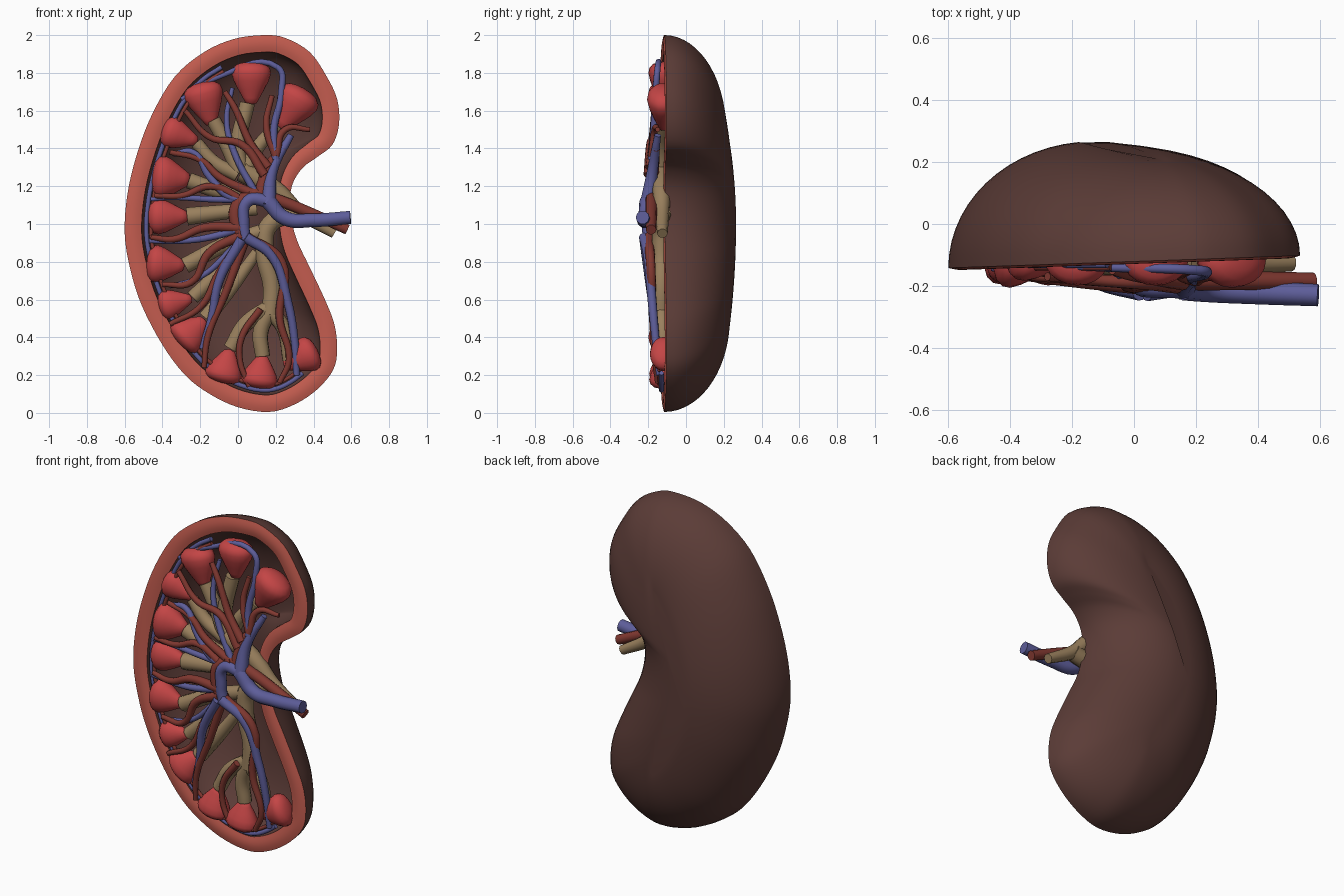
import bpy, bmesh, math
from mathutils import Vector


def material(name, rgb):
    m = bpy.data.materials.new(name)
    m.diffuse_color = (*rgb, 1)
    return m


BROWN = material("capsule_brown", (0.105, 0.045, 0.038))
CORTEX = material("cortex_salmon", (0.56, 0.11, 0.08))
RED = material("pyramid_red", (0.55, 0.06, 0.06))
TAN = material("pelvis_tan", (0.32, 0.215, 0.11))
BLUE = material("vein_blue", (0.11, 0.11, 0.32))
ARTERY = material("artery_red", (0.22, 0.04, 0.03))


def mesh_object(name, bm, mat):
    bmesh.ops.recalc_face_normals(bm, faces=bm.faces)
    me = bpy.data.meshes.new(name)
    bm.to_mesh(me)
    bm.free()
    me.materials.append(mat)
    me.polygons.foreach_set("use_smooth", [True] * len(me.polygons))
    ob = bpy.data.objects.new(name, me)
    bpy.context.collection.objects.link(ob)
    return ob


def skin(name, rings, mat, cap=False):
    """Bridge a list of closed rings of points, optionally closing the last."""
    bm = bmesh.new()
    rows = [[bm.verts.new(p) for p in r] for r in rings]
    n = len(rows[0])
    for a, b in zip(rows, rows[1:]):
        for i in range(n):
            j = (i + 1) % n
            bm.faces.new((a[i], a[j], b[j], b[i]))
    if cap:
        bm.faces.new(rows[-1])
    bmesh.ops.remove_doubles(bm, verts=bm.verts, dist=1e-5)
    return mesh_object(name, bm, mat)


# Bean outline (x, z), clockwise from the top
KEYS = [(.14, 2), (.25, 1.985), (.38, 1.91), (.47, 1.78), (.525, 1.66), (.535, 1.53),
        (.50, 1.42), (.42, 1.355), (.34, 1.295), (.285, 1.2), (.275, 1.07), (.31, .92),
        (.38, .77), (.46, .6), (.51, .47), (.525, .34), (.505, .23), (.42, .125),
        (.30, .045), (.165, .005), (0, .03), (-.15, .10), (-.28, .2), (-.40, .36),
        (-.51, .57), (-.57, .76), (-.60, .95), (-.585, 1.16), (-.535, 1.37),
        (-.455, 1.58), (-.335, 1.78), (-.18, 1.91), (-.02, 1.98)]
SUB = 4


def smooth_loop(keys):
    k = [Vector(p) for p in keys]
    n, out = len(k), []
    for i in range(n):
        a, b, c, d = k[i - 1], k[i], k[(i + 1) % n], k[(i + 2) % n]
        for s in range(SUB):
            t = s / SUB
            out.append(0.5 * (2 * b + (c - a) * t + (2 * a - 5 * b + 4 * c - d) * t * t
                              + (3 * b - a - 3 * c + d) * t ** 3))
    return out


OUT = smooth_loop(KEYS)


def inset(d):
    n, pts = len(OUT), []
    for i, p in enumerate(OUT):
        t = (OUT[(i + 2) % n] - OUT[i - 2]).normalized()
        hilum = math.exp(-((p.x - .28) / .12) ** 2 - ((p.y - 1.12) / .2) ** 2)
        pts.append(p + Vector((t.y, -t.x)) * d * (1 - .35 * hilum))
    return pts


def rim_y(x):
    return -.121 + .035 * x


def dome(outline, drop, steps=14):
    """Rings rising from the cut face to a narrow strip along a curved spine."""
    rings = []
    for s in range(steps + 1):
        a = math.radians(84) * s / steps
        ring = []
        for p in outline:
            u = (p.y - 1)
            spine = Vector((-.13 + .19 * u * u, 1 + .5 * u))
            top = .267 - (.055 if u > 0 else .035) * u * u - drop
            q = spine + (p - spine) * math.cos(a)
            y0 = rim_y(p.x)
            ring.append((q.x, y0 + (top - y0) * math.sin(a), q.y))
        rings.append(ring)
    return rings


# Shell, cut rim and hollow
skin("outer_capsule", dome(OUT, 0), BROWN, cap=True)
rim = []
for k in range(7):
    f = k / 6
    bulge = .008 * math.sin(math.pi * f)
    rim.append([(p.x, rim_y(p.x) - bulge, p.y) for p in inset(.09 * f)])
skin("cortex_rim", rim, CORTEX)
skin("inner_cavity", dome(inset(.09), .09), BROWN, cap=True)

# Pyramids: base centre, tip, half width
PYRAMIDS = [(.07, 1.82, .07, 1.64, .105), (.33, 1.68, .23, 1.51, .115),
            (-.19, 1.71, -.14, 1.53, .105), (-.37, 1.49, -.22, 1.44, .085),
            (-.42, 1.25, -.26, 1.235, .115), (-.44, 1.04, -.27, 1.04, .095),
            (-.45, .79, -.29, .78, .10), (-.39, .57, -.25, .605, .08),
            (-.29, .39, -.18, .49, .105), (-.08, .19, -.045, .33, .10),
            (.11, .16, .13, .30, .10), (.39, .32, .25, .25, .095)]
PROFILE = [(-.22, 0), (-.2, .35), (-.15, .7), (-.03, .94), (.12, 1), (.35, .88),
           (.6, .66), (.85, .42), (1, .28), (1.05, 0)]
for i, (bx, bz, tx, tz, w) in enumerate(PYRAMIDS):
    base, axis = Vector((bx, -.12, bz)), Vector((tx - bx, 0, tz - bz))
    side = Vector((-axis.z, 0, axis.x)).normalized()
    rings = []
    for t, r in PROFILE:
        rings.append([base + axis * t + side * (w * r * math.cos(a))
                      + Vector((0, .75 * w * r * math.sin(a), 0))
                      for a in (math.tau * k / 20 for k in range(20))])
    skin(f"pyramid_{i + 1}", rings, RED)


def tubes(name, mat, branches):
    """Each branch: start/end radius, start/end y, then (x, z) points."""
    cu = bpy.data.curves.new(name, 'CURVE')
    cu.dimensions = '3D'
    cu.bevel_depth = 1
    cu.bevel_resolution = 3
    cu.resolution_u = 7
    cu.use_fill_caps = True
    for r0, r1, y0, y1, pts in branches:
        sp = cu.splines.new('BEZIER')
        sp.bezier_points.add(len(pts) - 1)
        for k, (bp, (x, z)) in enumerate(zip(sp.bezier_points, pts)):
            f = k / (len(pts) - 1)
            bp.co = (x, y0 + (y1 - y0) * f, z)
            bp.radius = r0 + (r1 - r0) * f
            bp.handle_left_type = bp.handle_right_type = 'AUTO'
    cu.materials.append(mat)
    ob = bpy.data.objects.new(name, cu)
    bpy.context.collection.objects.link(ob)


# Collecting system
tubes("renal_pelvis", TAN, [
    (.028, .06, -.125, -.13, [(.51, .95), (.33, 1.06), (.2, 1.18), (.02, 1.28)]),
    (.05, .05, -.13, -.13, [(.33, 1.06), (.17, 1.0), (.14, .86), (.18, .66), (.17, .52)])])
tubes("calyces", TAN, [
    (.045, .04, -.13, -.12, [(.02, 1.27), (0, 1.4), (.05, 1.64)]),
    (.04, .035, -.13, -.12, [(.04, 1.27), (.1, 1.4), (.21, 1.52)]),
    (.04, .04, -.13, -.12, [(0, 1.28), (-.06, 1.42), (-.13, 1.55)]),
    (.04, .035, -.13, -.12, [(0, 1.26), (-.13, 1.33), (-.22, 1.43)]),
    (.04, .045, -.13, -.12, [(.1, 1.14), (-.08, 1.17), (-.26, 1.23)]),
    (.035, .05, -.12, -.12, [(.1, 1.08), (-.1, 1.06), (-.27, 1.04)]),
    (.04, .045, -.13, -.12, [(.12, .96), (-.05, .9), (-.28, .78)]),
    (.035, .04, -.12, -.12, [(0, .9), (-.12, .73), (-.24, .61)]),
    (.03, .045, -.12, -.12, [(.1, .85), (-.03, .67), (-.17, .5)]),
    (.045, .035, -.13, -.12, [(.17, .54), (.24, .45), (.27, .28)]),
    (.045, .04, -.13, -.12, [(.17, .55), (.12, .43), (.13, .3)]),
    (.045, .04, -.13, -.12, [(.17, .56), (.04, .47), (-.04, .34)])])

# Veins
tubes("vein_trunk", BLUE, [
    (.036, .042, -.23, -.205, [(.595, 1.035), (.4, 1.02), (.25, 1.03), (.16, 1.12)]),
    (.042, .018, -.205, -.15, [(.16, 1.1), (.18, 1.28), (.28, 1.47)]),
    (.036, .03, -.205, -.2, [(.17, 1.12), (.05, 1.12), (.03, 1.0), (.04, .92)])])
tubes("vein_branches", BLUE, [
    (.022, .012, -.18, -.13, [(.2, 1.34), (.19, 1.5), (.23, 1.7), (.21, 1.83), (-.1, 1.78), (-.3, 1.66)]),
    (.025, .015, -.2, -.14, [(.14, 1.14), (-.03, 1.14), (-.15, 1.25), (-.24, 1.38), (-.34, 1.37)]),
    (.02, .012, -.19, -.13, [(.1, 1.15), (-.02, 1.38), (-.06, 1.55), (-.03, 1.72)]),
    (.02, .012, -.19, -.14, [(.02, 1.13), (-.12, 1.13), (-.38, 1.14), (-.46, 1.13)]),
    (.022, .013, -.2, -.14, [(.03, .98), (-.15, .93), (-.3, .91), (-.47, .91)]),
    (.03, .018, -.22, -.14, [(.04, .93), (.18, .83), (.26, .6), (.3, .38), (.31, .2)]),
    (.028, .018, -.22, -.14, [(.02, .92), (-.1, .7), (-.14, .5), (-.19, .34)]),
    (.018, .012, -.19, -.14, [(.0, .9), (-.2, .72), (-.36, .67)])])

# Arteries
tubes("artery_trunk", ARTERY, [
    (.028, .035, -.185, -.18, [(.58, .97), (.38, 1.06), (.2, 1.13), (.06, 1.17)]),
    (.04, .035, -.18, -.19, [(.1, 1.16), (.0, 1.1), (.0, .98), (.04, .92)]),
    (.035, .022, -.18, -.16, [(.12, 1.16), (.16, 1.3), (.24, 1.4)])])
tubes("artery_branches_upper", ARTERY, [
    (.025, .014, -.19, -.15, [(.16, 1.3), (.07, 1.42), (-.02, 1.62), (-.07, 1.7)]),
    (.022, .014, -.18, -.15, [(.2, 1.36), (.15, 1.52), (.18, 1.68)]),
    (.022, .013, -.18, -.15, [(.2, 1.36), (.25, 1.5), (.38, 1.5)]),
    (.025, .014, -.2, -.17, [(.14, 1.26), (.02, 1.42), (-.15, 1.46), (-.28, 1.6)]),
    (.025, .014, -.19, -.15, [(.06, 1.17), (-.1, 1.25), (-.2, 1.34), (-.36, 1.38)]),
    (.022, .014, -.19, -.16, [(.02, 1.13), (-.14, 1.2), (-.3, 1.15), (-.44, 1.15)])])
tubes("artery_branches_lower", ARTERY, [
    (.028, .014, -.2, -.15, [(.02, .98), (-.18, .98), (-.34, .92), (-.46, .93)]),
    (.028, .014, -.2, -.15, [(.02, .94), (-.15, .85), (-.25, .69), (-.4, .68)]),
    (.025, .014, -.2, -.15, [(.02, .92), (-.1, .74), (-.2, .56), (-.36, .47)]),
    (.025, .014, -.2, -.15, [(.04, .92), (-.06, .65), (-.16, .4), (-.18, .24)]),
    (.028, .014, -.2, -.15, [(.05, .93), (.23, .8), (.22, .5), (.27, .28), (.22, .16)]),
    (.02, .014, -.18, -.15, [(.12, .55), (.02, .4), (.01, .28), (.06, .14)])])

# Thin vessels running round the inside of the rim
for name, mat, d, r, y in (("rim_vein", BLUE, .115, .013, -.13),
                           ("rim_artery", ARTERY, .14, .011, -.14)):
    path = inset(d)[17 * SUB:32 * SUB:3]
    tubes(name, mat, [(r, r, y, y, [(p.x, p.y) for p in path])])
